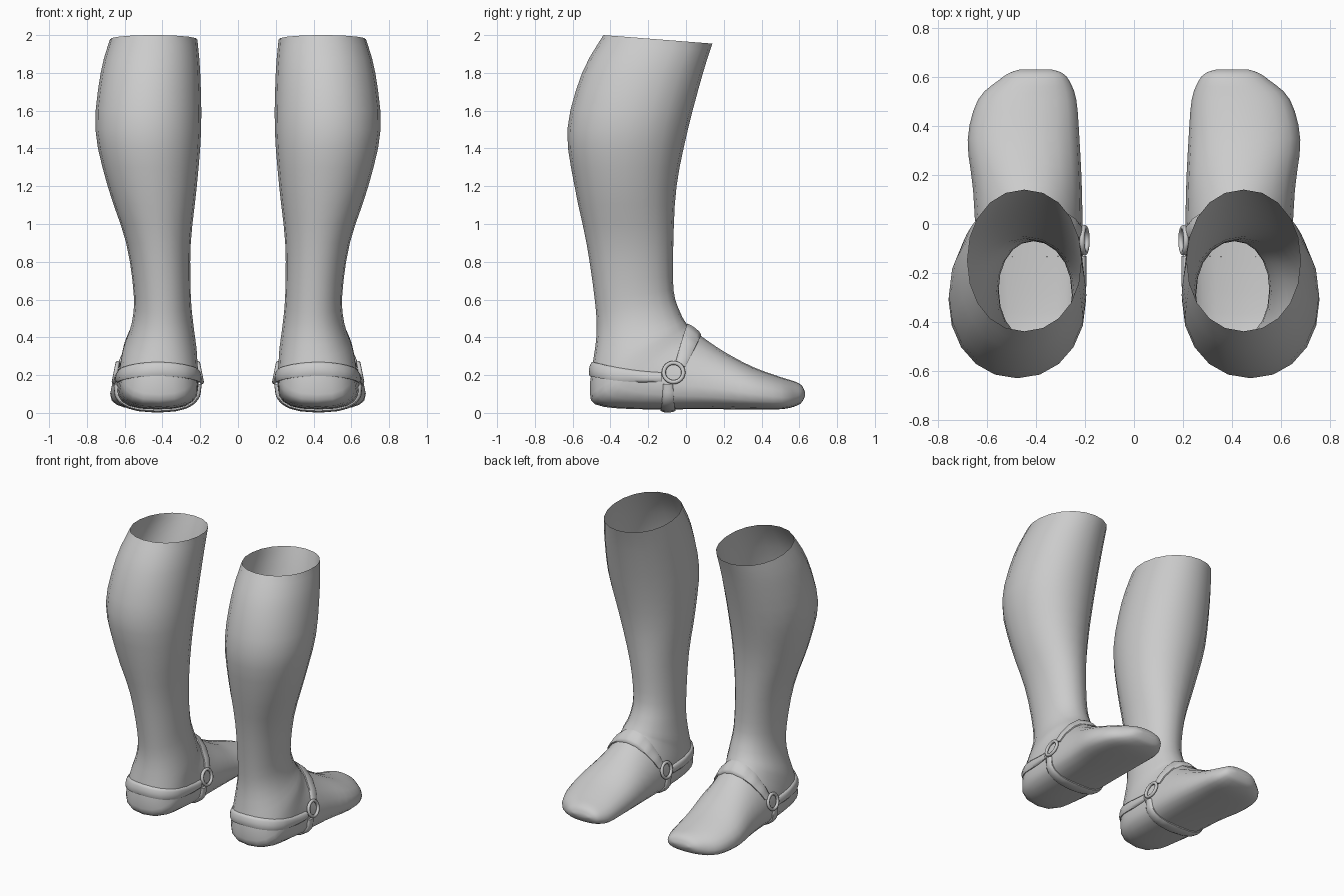
import bpy, bmesh, math
from mathutils import Vector, Matrix
from mathutils.bvhtree import BVHTree

if "Cube" in bpy.data.objects:
    bpy.data.objects.remove(bpy.data.objects["Cube"])

SEG = 20
# Boot rings from rim to toe: front y,z | back y,z | inner x, outer x
RINGS = [
    (.14, 1.955, -.437, 2, .215, .678),
    (.09, 1.8, -.55, 1.8, .2, .727),
    (.01, 1.5, -.628, 1.5, .195, .755),
    (-.05, 1.2, -.59, 1.2, .218, .69),
    (-.067, .9, -.527, .9, .25, .592),
    (-.066, .65, -.483, .6, .25, .552),
    (-.03, .53, -.473, .42, .237, .563),
    (.005, .468, -.497, .24, .22, .605),
    (.02, .453, -.508, .13, .215, .62),
    (.05, .43, -.48, .045, .21, .63),
    (.1, .392, -.28, .02, .208, .64),
    (.2, .325, .1, .02, .212, .655),
    (.35, .245, .34, .018, .222, .677),
    (.5, .19, .51, .02, .235, .635),
    (.58, .165, .59, .04, .265, .55),
    (.615, .142, .617, .062, .295, .505),
    (.63, .11, .63, .09, .34, .46),
]


def smooth_rings(rows, steps):
    """Catmull-Rom interpolation between ring rows."""
    out = []
    for i in range(len(rows) - 1):
        quad = (rows[max(i - 1, 0)], rows[i], rows[i + 1], rows[min(i + 2, len(rows) - 1)])
        for k in range(steps):
            t = k / steps
            out.append([b + .5 * t * (c - a + t * (2*a - 5*b + 4*c - d + t * (3*(b - c) + d - a)))
                        for a, b, c, d in zip(*quad)])
    return out + [list(rows[-1])]


def power(v, n):
    return math.copysign(abs(v) ** (2 / n), v)


def ring_points(r, t):
    """Oval ring; the foot (but not its tip) gets a flatter, squarer sole side."""
    sole = min(1, max(0, (t - .35) / .3)) * min(1, (1 - t) / .15)
    front, back = Vector((0, r[0], r[1])), Vector((0, r[2], r[3]))
    mid = back.lerp(front, .5 - .13 * sole)
    xc, half = (r[4] + r[5]) / 2, (r[5] - r[4]) / 2
    pts = []
    for i in range(SEG):
        a = 2 * math.pi * i / SEG
        s, c = math.sin(a), math.cos(a)
        n = 2.1 if c >= 0 else 2.1 + .7 * sole
        end = front if c >= 0 else back
        p = mid + (end - mid) * abs(power(c, n))
        p.x = xc + half * power(s, n)
        pts.append(p)
    return pts


def finish(name, bm):
    """Make an object, shade it smooth and mirror it to the other boot."""
    bmesh.ops.recalc_face_normals(bm, faces=bm.faces[:])
    me = bpy.data.meshes.new(name)
    bm.to_mesh(me)
    bm.free()
    ob = bpy.data.objects.new(name, me)
    bpy.context.collection.objects.link(ob)
    bpy.ops.object.select_all(action='DESELECT')
    ob.select_set(True)
    bpy.context.view_layer.objects.active = ob
    bpy.ops.object.shade_smooth_by_angle(angle=math.radians(60))
    mir = ob.modifiers.new("Mirror", 'MIRROR')
    mir.use_mirror_merge = False


def grid_faces(bm, rows, closed):
    n = len(rows[0])
    for a, b in zip(rows, rows[1:]):
        for j in range(n if closed else n - 1):
            k = (j + 1) % n
            bm.faces.new((a[j], a[k], b[k], b[j]))


# Boot: hollow shaft and foot in one skin, open at the rim
bm = bmesh.new()
fine = smooth_rings(RINGS, 3)
rows = [[bm.verts.new(p) for p in ring_points(r, i / (len(fine) - 1))] for i, r in enumerate(fine)]
grid_faces(bm, rows, True)
bm.faces.new(rows[-1])
tree = BVHTree.FromBMesh(bm)
finish("boot", bm)

# Straps: raised bands wrapped on the boot by casting rays outward
BAND = [(-1, -.006), (-1, .008), (-.6, .015), (0, .017), (.6, .015), (1, .008), (1, -.006)]


def strap(name, centre, up, across, start, end, width, steps=32, lift=0):
    bm = bmesh.new()
    rows = []
    for i in range(steps + 1):
        t = i / steps
        bow = math.sin(math.pi * t)
        a = math.radians(start + (end - start) * t)
        d = Vector((1, 0, 0)) * math.cos(a) + up * math.sin(a)
        w = width * (.65 + .35 * bow)
        row = []
        for u, h in BAND:
            o = centre + across * (u * w + lift * bow ** 4)
            hit = tree.ray_cast(o, d)[0]
            row.append(bm.verts.new(hit + d * h))
        rows.append(row)
    grid_faces(bm, rows, False)
    bm.faces.new(rows[0])
    bm.faces.new(rows[-1])
    finish(name, bm)


Z = Vector((0, 0, 1))
strap("heel_strap", Vector((.425, -.13, .19)), Vector((0, -1, 0)), Z, 0, 180, .037, lift=.042)
strap("instep_strap", Vector((.425, -.035, .24)), Vector((0, .36, .93)), Vector((0, .93, -.36)),
      4, 176, .045)
strap("sole_strap", Vector((.425, -.095, .16)), -Z, Vector((0, 1, 0)), 2, 178, .04)

# Harness rings joining the straps on both sides of each boot
for name, side in (("outer_ring", 1), ("inner_ring", -1)):
    hit = tree.ray_cast(Vector((.425, -.066, .214)), Vector((side, 0, 0)))[0]
    bm = bmesh.new()
    place = (Matrix.Translation(hit + Vector((side * .014, 0, 0)))
             @ Matrix.Rotation(math.pi / 2 - side * .2, 4, 'Y'))
    rows = []
    for i in range(24):
        a = 2 * math.pi * i / 24
        row = []
        for j in range(8):
            b = 2 * math.pi * j / 8
            rad = .052 + .011 * math.cos(b)
            row.append(bm.verts.new(place @ Vector((rad * math.cos(a), rad * math.sin(a),
                                                    .011 * math.sin(b)))))
        rows.append(row)
    grid_faces(bm, rows + rows[:1], True)
    finish(name, bm)
